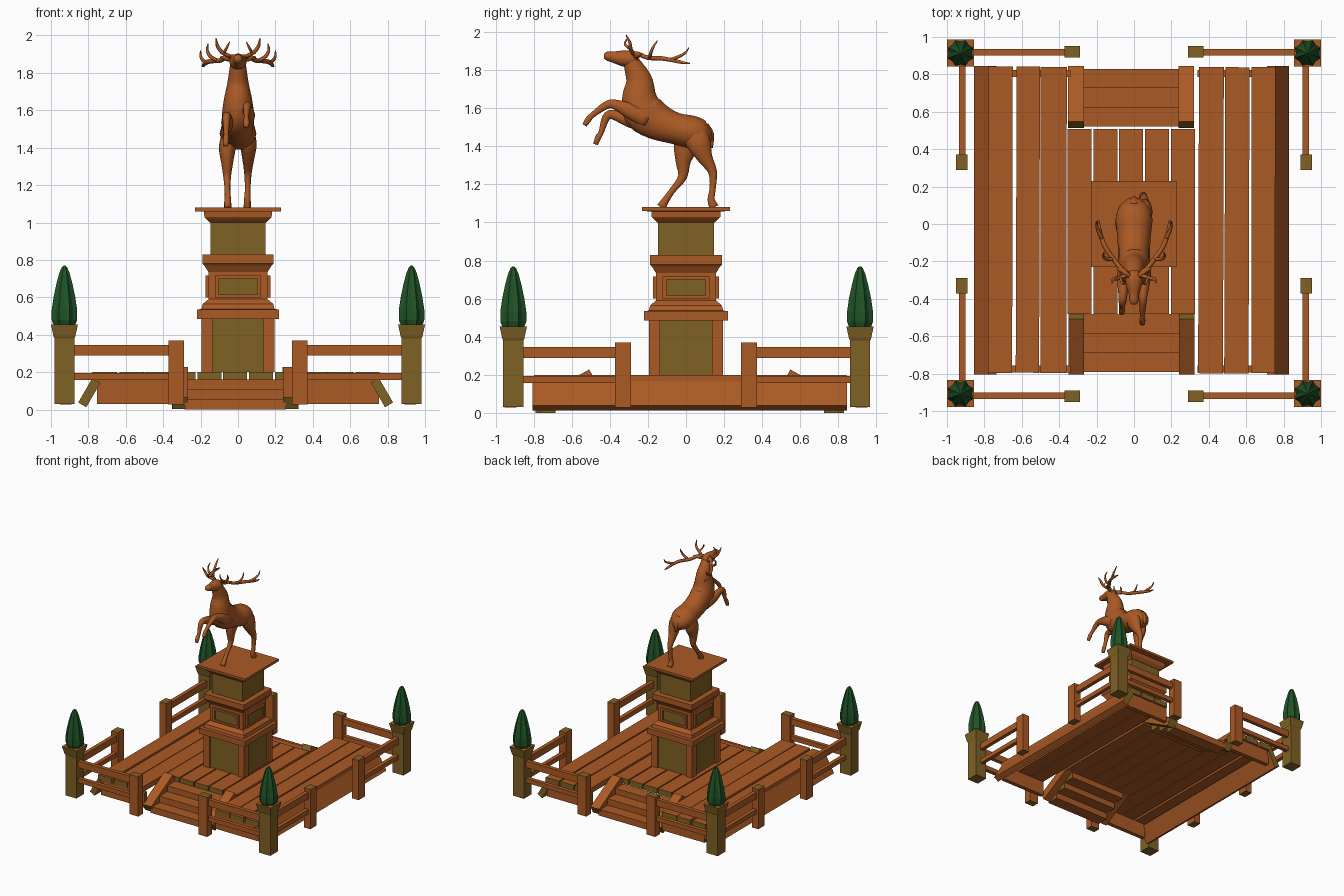
import bpy, bmesh, math, random
from mathutils import Matrix, Vector
random.seed(4)

def material(name, col):
    m = bpy.data.materials.new(name)
    m.diffuse_color = (*col, 1)
    return m

WOOD = material("red_brown_wood", (0.41, 0.102, 0.018))
OLIVE = material("olive_wood", (0.216, 0.122, 0.018))
GREEN = material("dark_green_leaf", (0.014, 0.088, 0.02))
I4 = Matrix.Identity(4)

def finish(name, bm, mats, smooth=False):
    bmesh.ops.recalc_face_normals(bm, faces=bm.faces)
    me = bpy.data.meshes.new(name)
    bm.to_mesh(me)
    bm.free()
    for m in mats:
        me.materials.append(m)
    ob = bpy.data.objects.new(name, me)
    bpy.context.collection.objects.link(ob)
    if smooth:
        for p in me.polygons:
            p.use_smooth = True
    return ob

def box(name, x0, x1, y0, y1, z0, z1, grain=None, mat=WOOD, M=I4):
    """Box between limits; faces across the grain axis are olive end wood."""
    bm = bmesh.new()
    bmesh.ops.create_cube(bm, size=1)
    bm.normal_update()
    if grain is not None:
        for f in bm.faces:
            f.material_index = int(abs(f.normal[grain]) > 0.9)
    S = Matrix.Diagonal((x1 - x0, y1 - y0, z1 - z0, 1))
    T = Matrix.Translation(((x0 + x1) / 2, (y0 + y1) / 2, (z0 + z1) / 2))
    bm.transform(M @ T @ S)
    return finish(name, bm, [mat, OLIVE])

def rings(name, loops, mat, smooth=False):
    """Skin a list of equal-length point loops and cap the ends."""
    bm = bmesh.new()
    vs = [[bm.verts.new(p) for p in lp] for lp in loops]
    n = len(vs[0])
    for a, b in zip(vs, vs[1:]):
        for i in range(n):
            bm.faces.new((a[i], a[(i + 1) % n], b[(i + 1) % n], b[i]))
    bm.faces.new(vs[0])
    bm.faces.new(vs[-1])
    return finish(name, bm, [mat, WOOD], smooth)

def stack(name, prof, mat, cx=0, cy=0):
    """Square column from (z, half width) pairs."""
    sq = ((-1, -1), (1, -1), (1, 1), (-1, 1))
    return rings(name, [[(cx + h * a, cy + h * b, z) for a, b in sq] for z, h in prof], mat)

def limb(name, pts, sides=10, sub=3):
    """Smooth tube through (x, y, z, side radius, depth radius) points."""
    P = [Vector(p) for p in pts]
    P = [2 * P[0] - P[1]] + P + [2 * P[-1] - P[-2]]
    path = []
    for i in range(1, len(P) - 2):
        a, b, c, d = P[i - 1:i + 3]
        for k in range(sub):
            t = k / sub
            path.append(0.5 * (2 * b + (c - a) * t + (2 * a - 5 * b + 4 * c - d) * t * t
                               + (3 * b - a - 3 * c + d) * t ** 3))
    path.append(P[-2])
    loops = []
    for i, p in enumerate(path):
        q0, q1 = path[max(i - 1, 0)], path[min(i + 1, len(path) - 1)]
        t = Vector(q1[:3]) - Vector(q0[:3])
        t.normalize()
        u = Vector((1, 0, 0))
        u = (u - t * u.dot(t)).normalized()
        w = t.cross(u)
        loops.append([Vector(p[:3]) + u * p[3] * math.cos(s) + w * p[4] * math.sin(s)
                      for s in (2 * math.pi * k / sides for k in range(sides))])
    return rings(name, loops, WOOD, True)

def V(*p):
    return [Vector(q) for q in p]

# Deck planks, running front to back
for i, (x0, x1) in enumerate(((-.78, -.65), (-.63, -.505), (-.5, -.36),
                              (.345, .478), (.485, .615), (.628, .755))):
    M = Matrix.Rotation(random.uniform(-.004, .004), 4, 'Z')
    box(f"outer_plank_{i}", x0, x1, -.797, .84, .155, .2, 1, M=M)
for i in range(5):
    x = -.355 + i * .138
    box(f"centre_plank_{i}", x, x + .128, -.48, .508, .155, .2, 1)

# Sloping side skirts and upright front and back skirts
for s, cx in ((-1, -.795), (1, .77)):
    M = Matrix.Translation((cx, .02, .09)) @ Matrix.Rotation(-s * math.radians(30), 4, 'Y')
    box("side_skirt", -.025, .025, -.825, .825, -.075, .075, 1, M=M)
    for y in (-.775, .805):
        box("end_skirt", min(s * .34, s * .755), max(s * .34, s * .755), y - .018, y + .018, .03, .157, 0)

# Front and back stairs
for name, M in (("front", Matrix.Translation((-.013, -.64, 0))),
                ("back", Matrix.Translation((-.015, .68, 0)) @ Matrix.Rotation(math.pi, 4, 'Z'))):
    for s in (-1, 1):
        R = M @ Matrix.Translation((s * .295, 0, .115)) @ Matrix.Rotation(math.radians(29), 4, 'X')
        box(name + "_stringer", -.042, .042, -.17, .17, -.035, .035, 1, M=R)
    for i, (y, z) in enumerate(((-.15, .055), (-.05, .11), (.055, .16))):
        box(f"{name}_step_{i}", -.27, .27, y, y + .105, z - .055, z, 0, M=M)
    box(name + "_riser", -.27, .27, -.15, -.13, .012, .05, 0, M=M)

# Fences: one side, turned four times
for k, side in enumerate(("front", "right", "back", "left")):
    M = Matrix.Rotation(k * math.pi / 2, 4, 'Z')
    for s in (-1, 1):
        box(side + "_fence_post", s * .33 - .042, s * .33 + .042, -.953, -.89, .028, .37, 2, M=M)
        a, b = sorted((s * .34, s * .9))
        box(side + "_upper_rail", a, b, -.935, -.902, .288, .345, 0, M=M)
        box(side + "_lower_rail", a, b, -.935, -.902, .157, .195, 0, M=M)

# Corner planters with ribbed bushes
for x in (-.928, .928):
    for y in (-.907, .914):
        ob = stack("corner_planter", [(.03, .053), (.38, .053), (.39, .058), (.455, .072)], OLIVE, x, y)
        for p in ob.data.polygons:
            if p.normal.z > .9:
                p.material_index = 1
        prof = ((.455, .064), (.48, .074), (.53, .074), (.6, .063), (.67, .047), (.73, .03), (.76, .016), (.77, .004))
        rings("bush", [[(x + r * (1 if i % 2 else .84) * math.cos(i * math.pi / 8),
                         y + r * (1 if i % 2 else .84) * math.sin(i * math.pi / 8), z)
                        for i in range(16)] for z, r in prof], GREEN)

# Pedestal
stack("pedestal_core", [(.2, .18), (.49, .18)], OLIVE)
for sx in (-1, 1):
    for sy in (-1, 1):
        stack("pedestal_corner", [(.2, .029), (.49, .029)], WOOD, sx * .165, sy * .165)
stack("pedestal_middle", [(.485, .22), (.535, .22), (.537, .195), (.565, .188), (.59, .158), (.735, .158),
                          (.77, .18), (.78, .19), (.828, .19), (.83, .15)], WOOD)
stack("pedestal_neck", [(.825, .147), (1.01, .147)], OLIVE)
stack("pedestal_cornice", [(1.0, .15), (1.02, .172), (1.03, .18), (1.058, .182), (1.06, .23), (1.08, .23)], WOOD)
for k in range(4):
    M = Matrix.Rotation(k * math.pi / 2, 4, 'Z')
    box("panel_plate", -.105, .105, -.163, -.156, .613, .703, mat=OLIVE, M=M)
    for s in (-1, 1):
        box("panel_frame_upright", s * .113 - .01, s * .113 + .01, -.173, -.155, .6, .716, M=M)
        z = .658 + s * .05
        box("panel_frame_bar", -.105, .105, -.173, -.155, z - .008, z + .008, M=M)

# Rearing stag: body and neck
limb("stag_body", [(0, .135, 1.47, .03, .03), (0, .10, 1.465, .075, .07), (0, .03, 1.475, .098, .088),
                   (0, -.06, 1.495, .09, .085), (0, -.15, 1.53, .085, .1), (0, -.225, 1.585, .085, .112),
                   (0, -.245, 1.66, .075, .093), (0, -.245, 1.74, .058, .073), (0, -.27, 1.805, .048, .055),
                   (0, -.295, 1.86, .04, .04)], 14)
# Head
limb("stag_head", [(0, -.255, 1.85, .03, .03), (0, -.285, 1.857, .046, .044), (0, -.33, 1.862, .042, .042),
                   (0, -.375, 1.868, .027, .031), (0, -.41, 1.874, .025, .025), (0, -.43, 1.876, .014, .014)], 12)
limb("stag_tail", [(0, .1, 1.51, .02, .02), (0, .13, 1.46, .022, .018), (0, .135, 1.39, .006, .006)], 8)
# Hind legs
limb("right_hind_leg", [(.045, .03, 1.49, .04, .06), (.055, .065, 1.42, .045, .068), (.055, .1, 1.34, .032, .042),
                        (.053, .14, 1.265, .02, .024), (.052, .14, 1.18, .015, .017),
                        (.05, .132, 1.12, .018, .02), (.05, .147, 1.08, .02, .026)])
limb("left_hind_leg", [(-.045, .03, 1.48, .04, .06), (-.057, .0, 1.40, .045, .068), (-.058, -.015, 1.32, .032, .042),
                       (-.058, -.018, 1.24, .02, .025), (-.056, -.07, 1.17, .015, .017),
                       (-.055, -.105, 1.12, .018, .02), (-.055, -.13, 1.08, .02, .026)])
# Raised front legs
limb("right_front_leg", [(.05, -.2, 1.54, .035, .05), (.055, -.28, 1.58, .035, .045), (.05, -.375, 1.62, .023, .027),
                         (.047, -.42, 1.615, .02, .022), (.045, -.49, 1.565, .013, .015),
                         (.045, -.51, 1.545, .016, .017), (.045, -.533, 1.51, .014, .013)])
limb("left_front_leg", [(-.05, -.2, 1.52, .035, .05), (-.057, -.29, 1.535, .033, .04), (-.06, -.385, 1.567, .023, .026),
                        (-.062, -.42, 1.55, .02, .022), (-.063, -.445, 1.475, .013, .015),
                        (-.064, -.46, 1.45, .016, .017), (-.065, -.475, 1.41, .014, .013)])
# Ears and antlers, mirrored
for s, side in ((-1, "left"), (1, "right")):
    def branch(name, *pts):
        limb(f"{side}_{name}", [(s * x, y, z, r, r) for x, y, z, r in pts], 6)
    branch("ear", (.03, -.265, 1.87, .012), (.06, -.25, 1.88, .017), (.095, -.235, 1.885, .003))
    branch("antler_beam", (.025, -.28, 1.885, .014), (.06, -.25, 1.885, .013), (.1, -.2, 1.865, .013),
           (.15, -.13, 1.862, .013), (.175, -.07, 1.852, .012), (.185, -.02, 1.84, .009), (.19, .02, 1.835, .004))
    branch("brow_tine", (.04, -.275, 1.888, .011), (.085, -.29, 1.91, .011), (.11, -.295, 1.945, .009),
           (.118, -.315, 1.985, .003))
    branch("front_tine", (.075, -.285, 1.905, .008), (.06, -.32, 1.935, .007), (.045, -.31, 1.965, .003))
    branch("middle_tine", (.11, -.19, 1.865, .01), (.15, -.185, 1.89, .01), (.165, -.17, 1.925, .007),
           (.16, -.15, 1.955, .003))
    branch("rear_tine", (.172, -.08, 1.855, .01), (.19, -.04, 1.87, .01), (.2, -.005, 1.89, .007),
           (.2, .015, 1.918, .003))
